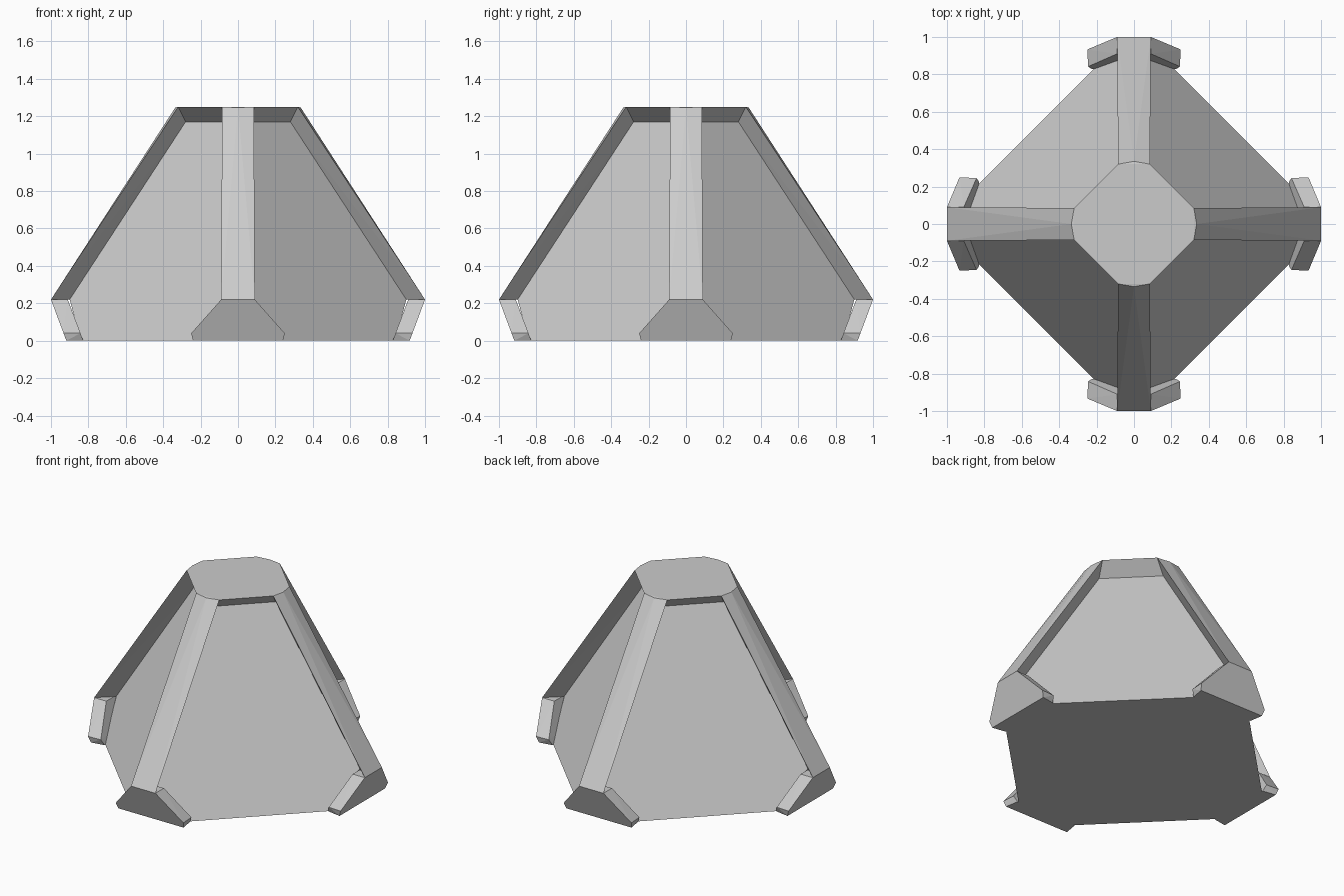
import bpy
import bmesh
import math
from mathutils import Matrix

if "Cube" in bpy.data.objects:
    bpy.data.objects.remove(bpy.data.objects["Cube"])


def hull(name, points, angle=0):
    """Flat-faced convex solid from a few corner points, turned about z."""
    bm = bmesh.new()
    for p in points:
        bm.verts.new(p)
    res = bmesh.ops.convex_hull(bm, input=bm.verts[:])
    loose = [v for v in bm.verts if not v.link_faces]
    bmesh.ops.delete(bm, geom=loose, context='VERTS')
    bmesh.ops.dissolve_limit(bm, angle_limit=math.radians(0.5),
                             verts=bm.verts[:], edges=bm.edges[:])
    bmesh.ops.transform(bm, matrix=Matrix.Rotation(angle, 4, 'Z'), verts=bm.verts[:])
    bmesh.ops.recalc_face_normals(bm, faces=bm.faces[:])
    mesh = bpy.data.meshes.new(name)
    bm.to_mesh(mesh)
    bm.free()
    obj = bpy.data.objects.new(name, mesh)
    bpy.context.collection.objects.link(obj)
    return obj


def around(points):
    """Repeat points at the four corners."""
    out = []
    for k in range(4):
        c, s = [(1, 0), (0, 1), (-1, 0), (0, -1)][k]
        out += [(x * c - y * s, x * s + y * c, z) for x, y, z in points]
    return out


def both(points):
    """Mirror points across y = 0."""
    return points + [(x, -y, z) for x, y, z in points if y]


# Recessed pyramid body with clipped base corners
hull("body", around(both([(0.84, 0.205, 0), (0.90, 0, 0.22), (0.285, 0, 1.17)])))

# Top cap, flaring from the panels out to the rim
hull("top_cap", around(both([(0.285, 0, 1.17), (0.335, 0, 1.247), (0.32, 0.085, 1.25)])))

for i in range(4):
    a = i * math.pi / 2
    # Sloping corner rail, undercut towards the panel corner
    hull(f"corner_rail_{i + 1}", both([
        (1.0, 0.09, 0.22), (0.335, 0, 1.247), (0.32, 0.085, 1.25),
        (0.90, 0, 0.22), (0.275, 0, 1.17)]), a)
    # Splayed foot slab
    hull(f"foot_{i + 1}", both([
        (1.0, 0.09, 0.22), (0.933, 0.25, 0.04), (0.918, 0.24, 0),
        (0.91, 0.09, 0.22), (0.842, 0.245, 0.04), (0.828, 0.225, 0)]), a)
